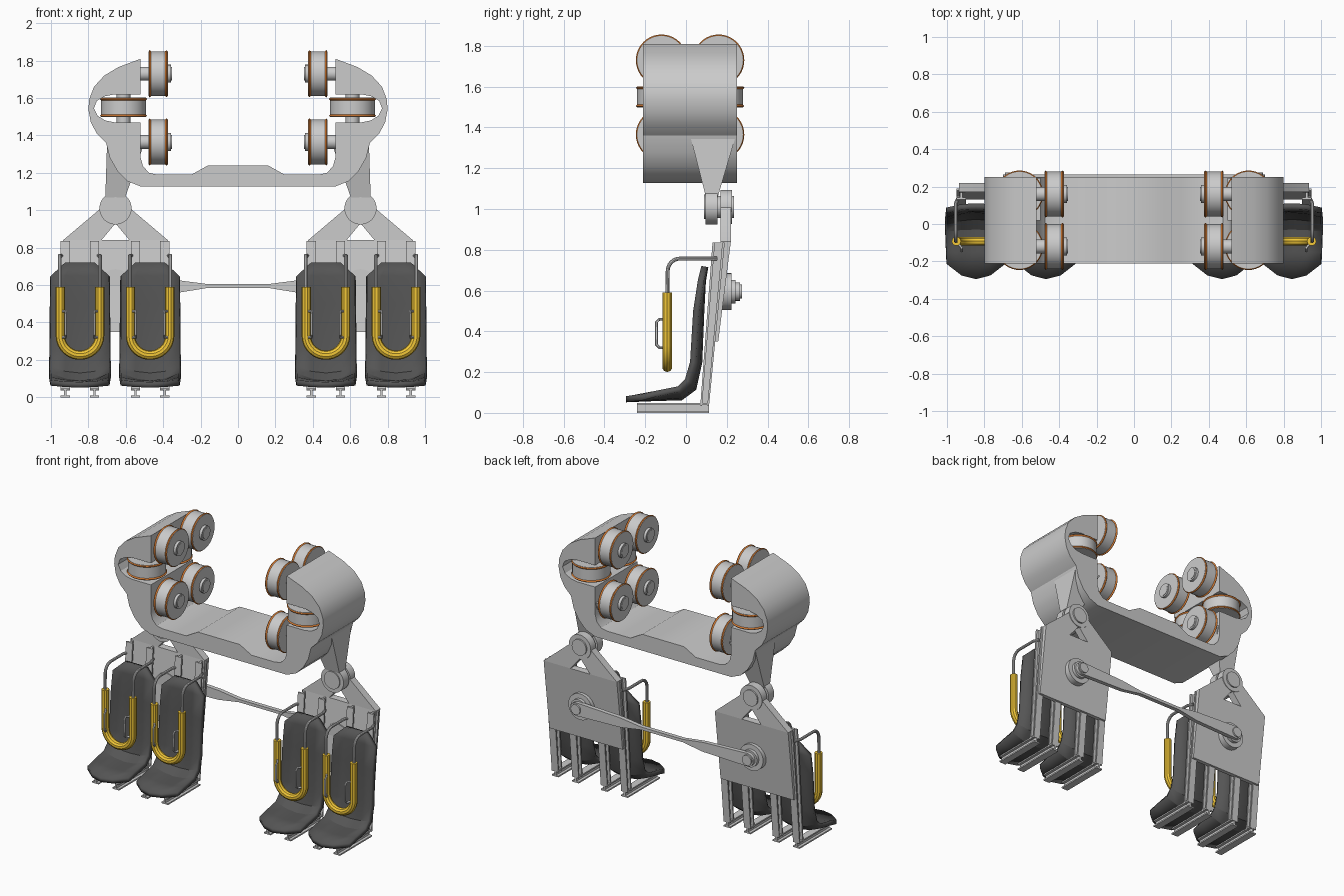
import bpy, bmesh, math
from mathutils import Vector, Matrix

if "Cube" in bpy.data.objects:
    bpy.data.objects.remove(bpy.data.objects["Cube"])


def material(name, rgb):
    m = bpy.data.materials.new(name)
    m.diffuse_color = (*rgb, 1)
    m.use_nodes = True
    m.node_tree.nodes["Principled BSDF"].inputs["Base Color"].default_value = m.diffuse_color
    return m


ORANGE = material("orange_tyre", (0.85, 0.25, 0.04))
YELLOW = material("yellow_padding", (0.9, 0.58, 0.04))
DARK = material("dark_seat", (0.09, 0.09, 0.09))


def finish(name, bm, mat=None):
    bmesh.ops.recalc_face_normals(bm, faces=bm.faces)
    me = bpy.data.meshes.new(name)
    bm.to_mesh(me)
    bm.free()
    ob = bpy.data.objects.new(name, me)
    bpy.context.collection.objects.link(ob)
    if mat:
        me.materials.append(mat)
    return ob


def loft(name, a, b, mat=None):
    """Closed solid between two matching 3D loops."""
    bm = bmesh.new()
    va, vb = [bm.verts.new(p) for p in a], [bm.verts.new(p) for p in b]
    n = len(va)
    bm.faces.new(va)
    bm.faces.new(vb[::-1])
    for i in range(n):
        bm.faces.new((va[i], va[(i + 1) % n], vb[(i + 1) % n], vb[i]))
    return finish(name, bm, mat)


def prism_xz(name, pts, y0, y1):
    return loft(name, [(x, y0, z) for x, z in pts], [(x, y1, z) for x, z in pts])


def prism_yz(name, pts, x0, x1):
    return loft(name, [(x0, y, z) for y, z in pts], [(x1, y, z) for y, z in pts])


def lathe(name, profile, center, axis, mat=None, n=40):
    """Spin (radius, offset) points around an axis; ends are capped."""
    rot = Vector((0, 0, 1)).rotation_difference(Vector(axis)).to_matrix()
    bm = bmesh.new()
    rings = [[bm.verts.new(Vector(center) + rot @ Vector((r * math.cos(2 * math.pi * i / n),
              r * math.sin(2 * math.pi * i / n), t))) for i in range(n)] for r, t in profile]
    for p, q in zip(rings, rings[1:]):
        for i in range(n):
            bm.faces.new((p[i], p[(i + 1) % n], q[(i + 1) % n], q[i]))
    bm.faces.new(rings[0])
    bm.faces.new(rings[-1])
    return finish(name, bm, mat)


def disc(name, r, center, axis, t0, t1):
    return lathe(name, [(r, t0), (r, t1)], center, axis)


def tube(name, pts, r, mat=None):
    cu = bpy.data.curves.new(name, 'CURVE')
    cu.dimensions = '3D'
    cu.bevel_depth, cu.bevel_resolution, cu.use_fill_caps = r, 3, True
    sp = cu.splines.new('POLY')
    sp.points.add(len(pts) - 1)
    for p, co in zip(sp.points, pts):
        p.co = (*co, 1)
    ob = bpy.data.objects.new(name, cu)
    bpy.context.collection.objects.link(ob)
    bpy.ops.object.select_all(action='DESELECT')
    ob.select_set(True)
    bpy.context.view_layer.objects.active = ob
    bpy.ops.object.convert(target='MESH')
    if mat:
        ob.data.materials.clear()
        ob.data.materials.append(mat)


# Bogie frame: one C-jawed profile, mirrored across x
half = [(0.16, 1.24), (0.25, 1.19), (0.43, 1.19), (0.475, 1.20), (0.508, 1.235), (0.52, 1.28),
        (0.52, 1.47), (0.66, 1.47), (0.71, 1.48), (0.75, 1.505), (0.77, 1.545), (0.755, 1.585),
        (0.71, 1.61), (0.66, 1.62), (0.52, 1.62), (0.52, 1.81), (0.64, 1.765), (0.715, 1.72),
        (0.77, 1.66), (0.795, 1.595), (0.80, 1.54), (0.787, 1.47), (0.755, 1.41), (0.705, 1.36),
        (0.685, 1.28), (0.645, 1.21), (0.59, 1.155), (0.52, 1.127)]
prism_xz("bogie_frame", half + [(-x, z) for x, z in reversed(half)], -0.21, 0.25)


# Guide wheels: grooved tyre, grey core, hub cap and axle
def wheel(center, axis):
    lathe("wheel_tyre", [(0.08, -0.05), (0.121, -0.05), (0.126, -0.045), (0.096, -0.008), (0.096, 0.008),
                         (0.126, 0.045), (0.121, 0.05), (0.08, 0.05)], center, axis, ORANGE)
    disc("wheel_core", 0.12, center, axis, -0.052, 0.052)


CX, PZ = 0.655, 1.01
for s in (-1, 1):
    for y in (-0.12, 0.16):
        for z in (1.73, 1.365):
            c = (s * 0.427, y, z)
            wheel(c, (s, 0, 0))
            disc("wheel_hub_cap", 0.048, c, (s, 0, 0), -0.07, -0.05)
            disc("wheel_axle", 0.037, c, (s, 0, 0), -0.073, 0.13)
        c = (s * 0.612, y, 1.55)
        wheel(c, (0, 0, 1))
        disc("side_wheel_axle", 0.037, c, (0, 0, 1), -0.1, 0.1)

    # Tapered hanger bracket and pivot knuckle
    def rect(x0, x1, y0, y1, z):
        return [(s * x0, y0, z), (s * x1, y0, z), (s * x1, y1, z), (s * x0, y1, z)]
    loft("hanger_bracket", rect(0.50, 0.70, 0.02, 0.245, 1.36), rect(0.61, 0.71, 0.10, 0.153, 1.05))
    k = (s * CX, 0, PZ)
    disc("hanger_knuckle", 0.086, k, (0, 1, 0), 0.095, 0.155)
    disc("knuckle_cap", 0.06, k, (0, 1, 0), 0.088, 0.1)
    disc("knuckle_pin", 0.055, k, (0, 1, 0), 0.14, 0.18)
    disc("carrier_knuckle", 0.084, k, (0, 1, 0), 0.17, 0.225)
    disc("carrier_knuckle_cap", 0.055, k, (0, 1, 0), 0.22, 0.235)

    # Seat carrier: yoke arms leaving a triangular window, over a sloping back plate
    for m in (-1, 1):
        arm = [(0, 1.07), (0.05, 1.06), (0.085, 1.005), (0.28, 0.84), (0.075, 0.84), (0, 0.93)]
        prism_xz("carrier_yoke_arm", [(s * CX + m * x, z) for x, z in arm], 0.17, 0.22)
    prism_yz("carrier_plate", [(0.17, 0.84), (0.22, 0.84), (0.158, 0.35), (0.13, 0.35)],
             s * CX - 0.28, s * CX + 0.28)

    # Pivot hub of the linking bar
    h = (s * CX, 0, 0.595)
    lathe("link_hub", [(0.09, 0.15), (0.09, 0.222), (0.058, 0.222), (0.058, 0.243)], h, (0, 1, 0))
    disc("link_hub_cap", 0.035, h, (0, 1, 0), 0.24, 0.275)

# Linking bar: waisted flat bar with rounded ends
link = [(-0.16, 0.585), (0.16, 0.585), (0.315, 0.56)]
link += [(CX + 0.045 * math.cos(a), 0.595 + 0.045 * math.sin(a))
         for a in [math.radians(-90 + 18 * i) for i in range(11)]]
link += [(0.315, 0.625), (0.16, 0.605), (-0.16, 0.605), (-0.315, 0.625)]
link += [(-CX + 0.045 * math.cos(a), 0.595 + 0.045 * math.sin(a))
         for a in [math.radians(90 + 18 * i) for i in range(11)]]
link += [(-0.315, 0.56)]
prism_xz("linking_bar", link, 0.236, 0.265)


def seat(cx):
    # Dished shell: rows of (y, z, half width, edge shift y, edge shift z)
    rows = [(-0.295, 0.082, 0.155, 0.08, 0.01), (-0.15, 0.088, 0.155, 0, 0.02),
            (-0.03, 0.09, 0.155, -0.01, 0.04), (0.025, 0.13, 0.155, -0.03, 0.035),
            (0.05, 0.25, 0.155, -0.03, 0), (0.06, 0.50, 0.155, -0.025, 0),
            (0.068, 0.65, 0.155, -0.01, 0), (0.08, 0.72, 0.08, -0.005, 0)]
    bm = bmesh.new()
    cols = (-1, -0.5, 0, 0.5, 1)
    g = [[bm.verts.new((cx + u * w, y + dy * u * u, z + dz * u * u)) for u in cols]
         for y, z, w, dy, dz in rows]
    for p, q in zip(g, g[1:]):
        for i in range(4):
            bm.faces.new((p[i], p[i + 1], q[i + 1], q[i]))
    ob = finish("seat", bm, DARK)
    if ob.data.polygons[18].normal.y > 0:
        ob.data.flip_normals()
    mod = ob.modifiers.new("thickness", 'SOLIDIFY')
    mod.thickness, mod.offset = 0.03, -1

    # I-section rails behind and under the seat
    for rx in (cx - 0.078, cx + 0.078):
        for d0, d1, w in ((0, 0.2, 0.025), (0.2, 0.8, 0.006), (0.8, 1, 0.025)):
            top, bot, low = (lambda d: 0.13 + 0.06 * d), (lambda d: 0.07 + 0.043 * d), 0.045
            prism_yz("back_rail", [(top(d0), 0.835), (top(d1), 0.835), (bot(d1), low - 0.01),
                                   (bot(d0), low - 0.01)], rx - w, rx + w)
            z0, z1 = 0.048 * d0, 0.048 * d1
            prism_yz("foot_rail", [(-0.24, z0), (0.112, z0), (0.112, z1), (-0.24, z1)], rx - w, rx + w)

    # Padded restraint bar with its arms and grips
    arc = [(cx + 0.105 * math.cos(a), -0.092, 0.33 + 0.105 * math.sin(a))
           for a in [math.radians(180 + 12 * i) for i in range(16)]]
    tube("restraint_pad", [(cx - 0.105, -0.092, 0.59)] + arc + [(cx + 0.105, -0.092, 0.59)], 0.025, YELLOW)
    for m in (-1, 1):
        x = cx + m * 0.108
        bend = [(x, -0.03 - 0.06 * math.sin(a), 0.695 + 0.062 * math.cos(a))
                for a in [math.radians(15 * i) for i in range(7)]]
        tube("restraint_arm", [(cx + m * 0.09, 0.15, 0.757), (x, 0.11, 0.757)] + bend
             + [(x, -0.092, 0.57)], 0.01)
        gx, hx = cx + m * 0.1, cx + m * 0.076
        tube("restraint_grip", [(gx, -0.1, 0.46), (hx, -0.13, 0.46), (hx, -0.145, 0.445),
                                (hx, -0.145, 0.335), (hx, -0.13, 0.32), (gx, -0.1, 0.32)], 0.007)


for x in (-0.845, -0.47, 0.47, 0.845):
    seat(x)

bpy.ops.object.select_all(action='SELECT')
bpy.context.view_layer.objects.active = bpy.data.objects["bogie_frame"]
bpy.ops.object.shade_smooth_by_angle(angle=math.radians(30))
